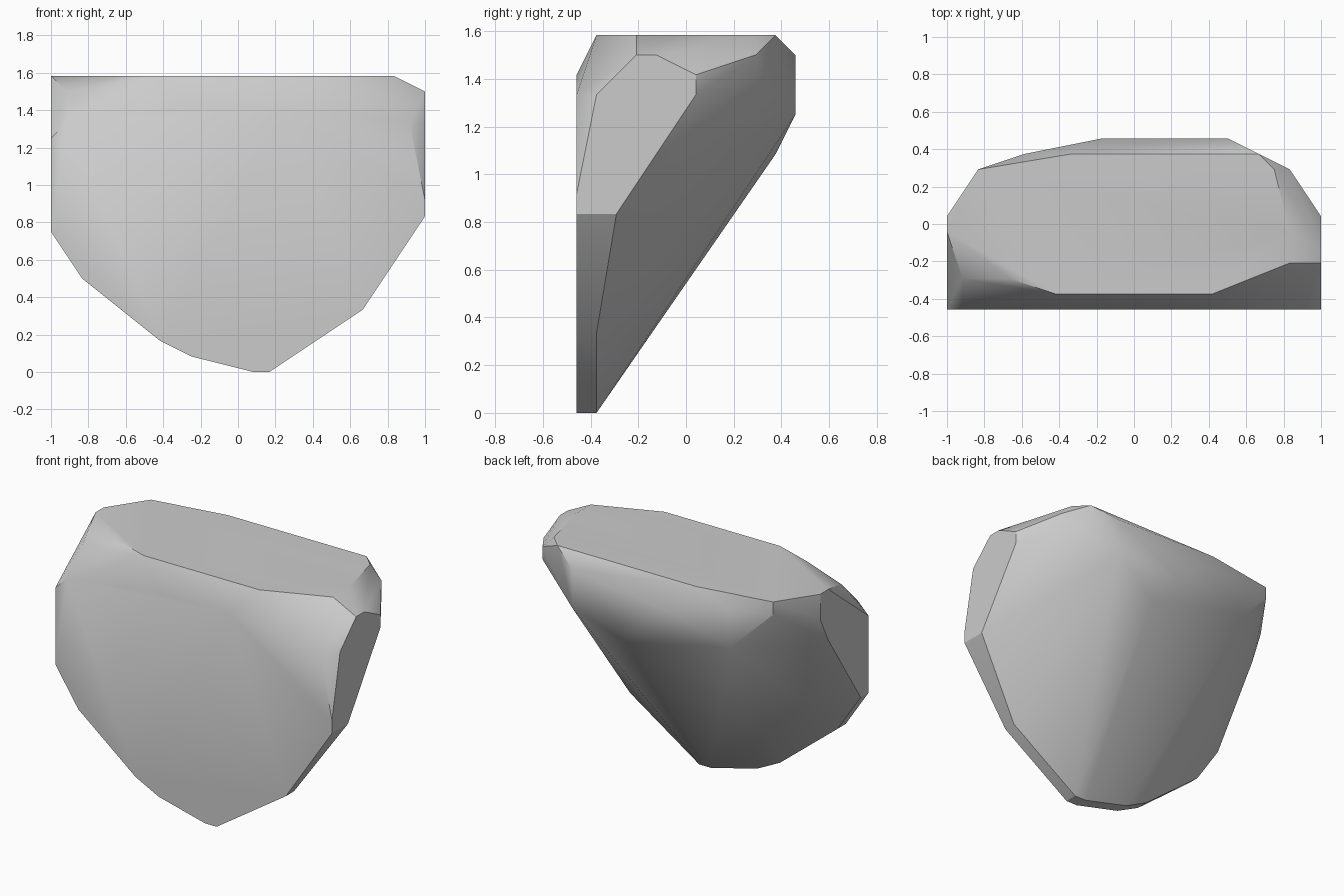
import bpy
import bmesh
import math

# Remove the default object
default_cube = bpy.data.objects.get("Cube")
if default_cube:
    bpy.data.objects.remove(default_cube, do_unlink=True)

STEP = 1 / 12      # corners sit on a regular lattice
DEPTH = 11         # lattice steps from front to back
TOP = 19           # lattice height of the flat top
SIDE = 12          # lattice half width


def make_material(name, colour):
    material = bpy.data.materials.new(name)
    material.use_nodes = True
    material.diffuse_color = colour
    shader = next(n for n in material.node_tree.nodes if n.type == "BSDF_PRINCIPLED")
    shader.inputs["Base Color"].default_value = colour
    shader.inputs["Roughness"].default_value = 0.9
    return material


def upright(y, outline):
    """Outline of (x, z) corners standing at one depth."""
    return [(x, y, z) for x, z in outline]


def sideways(x, outline):
    """Outline of (y, z) corners on one flank."""
    return [(x, y, z) for y, z in outline]


def level(z, outline):
    """Outline of (x, y) corners at one height."""
    return [(x, y, z) for x, y in outline]


def build_hull(name, corners, material):
    """Wrap the corners in a convex skin with clean flat facets."""
    bm = bmesh.new()
    for x, y, z in sorted(set(corners)):
        bm.verts.new((x * STEP, (y - DEPTH / 2) * STEP, z * STEP))
    bmesh.ops.convex_hull(bm, input=bm.verts[:])
    loose = [v for v in bm.verts if not v.link_faces]
    bmesh.ops.delete(bm, geom=loose, context="VERTS")
    bmesh.ops.dissolve_limit(bm, angle_limit=math.radians(0.2),
                             verts=bm.verts[:], edges=bm.edges[:])
    bmesh.ops.recalc_face_normals(bm, faces=bm.faces[:])
    mesh = bpy.data.meshes.new(name)
    bm.to_mesh(mesh)
    bm.free()
    mesh.materials.append(material)
    obj = bpy.data.objects.new(name, mesh)
    bpy.context.collection.objects.link(obj)
    return obj


# Lower rim, shared by the front face and the narrow edge behind it
lower_rim = [(-SIDE, 9), (-10, 6), (-5, 2), (-3, 1), (1, 0), (2, 0), (8, 4)]

# Upper part of the flat front face
front_upper = [(SIDE, 10), (SIDE, 11), (11, 16), (3, 17),
               (-3, 17), (-11, 16), (-SIDE, 15)]

# Flat flanks
flank_plus = [(1, 16), (3, 18), (4, 18), (6, 17), (6, 16), (2, 10)]
flank_minus = [(5, 15), (6, 17), (6, TOP), (5, TOP)]

# Flat top
top_outline = [(-8, 2), (-5, 1), (5, 1), (10, 3), (10, 5),
               (9, 9), (8, 10), (-4, 10), (-10, 9)]

# Sloping back, from the outermost ridge inwards
back_ridge = [(6, 18), (6, 15), (0, 15), (-2, 17)]
back_slope = [(2, 13), (-7, 15), (-7, 18)]
back_shoulders = [(10, 18), (10, 17), (-10, 18)]

corners = (
    upright(0, lower_rim + front_upper)
    + upright(1, lower_rim)
    + sideways(SIDE, flank_plus)
    + sideways(-SIDE, flank_minus)
    + level(TOP, top_outline)
    + level(TOP - 1, [(-11, 2)])
    + upright(DEPTH, back_ridge)
    + upright(DEPTH - 1, back_slope)
    + upright(DEPTH - 2, back_shoulders)
)

stone_grey = make_material("stone_grey", (0.6, 0.6, 0.6, 1.0))
rock = build_hull("rock", corners, stone_grey)

# Soft shading across shallow bends, crisp on the strong edges
bpy.ops.object.select_all(action="DESELECT")
rock.select_set(True)
bpy.context.view_layer.objects.active = rock
bpy.ops.object.shade_smooth_by_angle(angle=math.radians(30))
